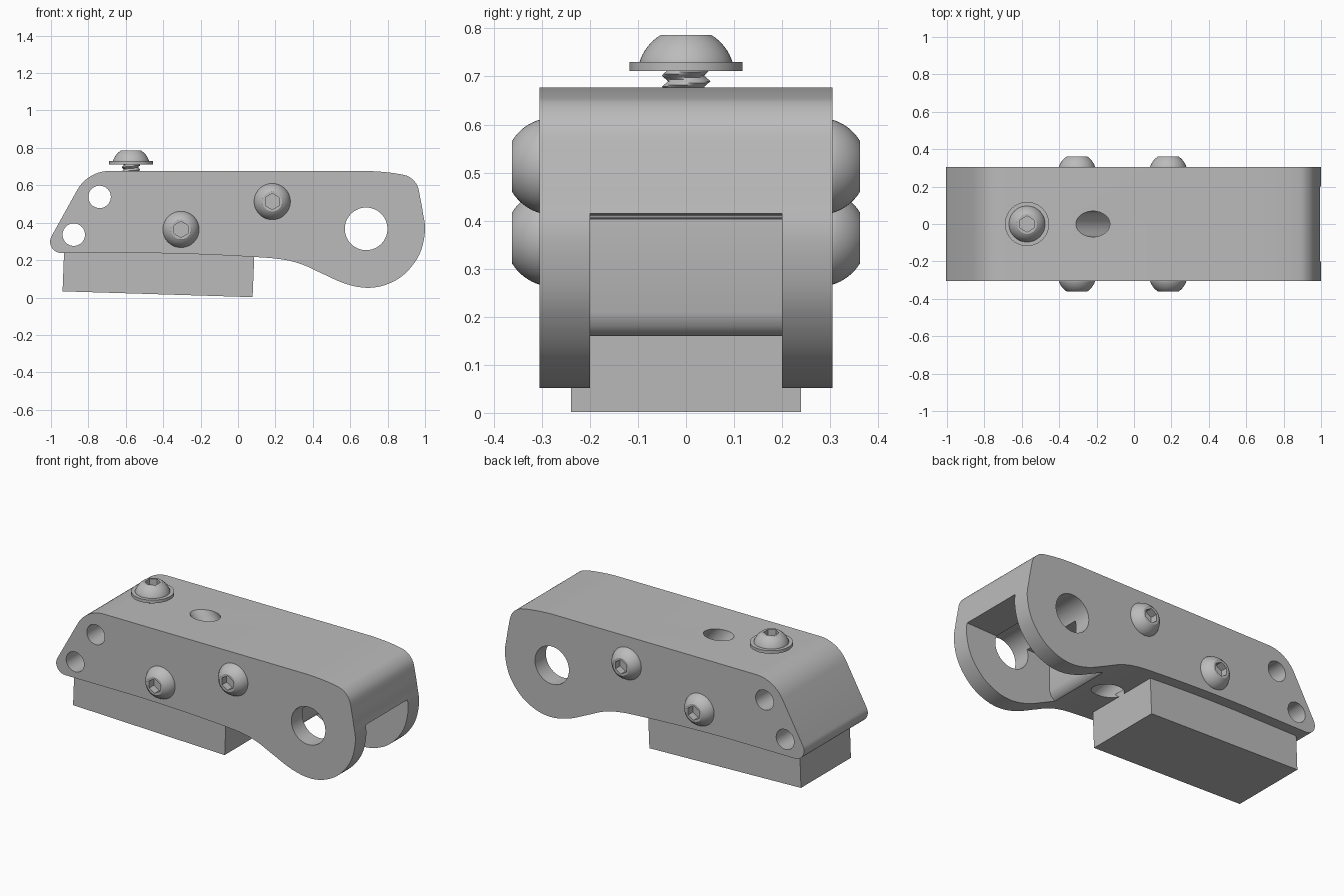
import bpy, bmesh, math
from mathutils import Vector, Matrix

cube = bpy.data.objects.get("Cube")
if cube:
    bpy.data.objects.remove(cube, do_unlink=True)

grey = bpy.data.materials.new("plain_grey")
grey.use_nodes = True
grey.diffuse_color = (0.5, 0.5, 0.5, 1)
grey.node_tree.nodes["Principled BSDF"].inputs["Base Color"].default_value = (0.5, 0.5, 0.5, 1)


def add_object(name, bm):
    bmesh.ops.recalc_face_normals(bm, faces=bm.faces)
    mesh = bpy.data.meshes.new(name)
    bm.to_mesh(mesh)
    bm.free()
    mesh.materials.append(grey)
    obj = bpy.data.objects.new(name, mesh)
    bpy.context.collection.objects.link(obj)
    return obj


def activate(obj):
    bpy.ops.object.select_all(action='DESELECT')
    obj.select_set(True)
    bpy.context.view_layer.objects.active = obj


def smooth(obj):
    activate(obj)
    bpy.ops.object.shade_smooth_by_angle(angle=math.radians(30))


def extrude(name, points, half_width):
    """Side profile (x, z) extruded across y."""
    bm = bmesh.new()
    face = bm.faces.new([bm.verts.new((x, -half_width, z)) for x, z in points])
    new = bmesh.ops.extrude_face_region(bm, geom=[face])["geom"]
    verts = [v for v in new if isinstance(v, bmesh.types.BMVert)]
    bmesh.ops.translate(bm, verts=verts, vec=(0, 2 * half_width, 0))
    return add_object(name, bm)


def rod(name, start, end, radius, sides=48):
    start, end = Vector(start), Vector(end)
    axis = end - start
    place = Matrix.Translation((start + end) / 2) @ axis.to_track_quat('Z', 'Y').to_matrix().to_4x4()
    bm = bmesh.new()
    bmesh.ops.create_cone(bm, cap_ends=True, segments=sides, radius1=radius,
                          radius2=radius, depth=axis.length, matrix=place)
    return add_object(name, bm)


def cut(obj, cutter):
    cutter.hide_render = True
    mod = obj.modifiers.new("cut", 'BOOLEAN')
    mod.operation, mod.solver, mod.object = 'DIFFERENCE', 'EXACT', cutter
    activate(obj)
    bpy.ops.object.modifier_apply(modifier=mod.name)
    bpy.data.objects.remove(cutter, do_unlink=True)


def fillet(before, corner, after, radius, steps=10):
    """Arc that rounds a corner."""
    c = Vector(corner)
    u, v = (Vector(before) - c).normalized(), (Vector(after) - c).normalized()
    half = u.angle(v) / 2
    centre = c + (u + v).normalized() * radius / math.sin(half)
    a = c + u * radius / math.tan(half) - centre
    b = c + v * radius / math.tan(half) - centre
    sweep = a.angle_signed(b)
    return [tuple(centre + Matrix.Rotation(-sweep * i / steps, 2) @ a) for i in range(steps + 1)]


def spline(points, steps=5):
    """Smooth curve through the inner points."""
    pts = [Vector(p) for p in points]
    out = []
    for a, b, c, d in zip(pts, pts[1:], pts[2:], pts[3:]):
        for i in range(steps):
            t = i / steps
            p = 0.5 * (2 * b + (c - a) * t + (2 * a - 5 * b + 4 * c - d) * t ** 2
                       + (3 * b - a - 3 * c + d) * t ** 3)
            out.append(tuple(p))
    return out + [tuple(pts[-2])]


# Body: sloped nose, flat top, rounded lobe and gently curved underside
tip, brow = (-1.047, 0.238), (-0.803, 0.677)
outline = fillet((0, 0.238), tip, brow, 0.06) + fillet(tip, brow, (0, 0.677), 0.2)
outline += spline([(0.58, 0.677), (0.68, 0.677), (0.78, 0.671), (0.863, 0.66), (0.917, 0.644),
                   (0.958, 0.60), (0.975, 0.53), (0.989, 0.45), (1.0, 0.355), (0.97, 0.23),
                   (0.89, 0.125), (0.79, 0.068), (0.685, 0.052), (0.57, 0.075), (0.446, 0.13),
                   (0.34, 0.178), (0.24, 0.203), (0.1, 0.216), (-0.2, 0.231), (-0.5, 0.238),
                   (-0.8, 0.238)])
body = extrude("body", outline, 0.305)

# Fork slot with a rounded lower edge on its inner wall
cut(body, extrude("slot_cutter", [(0.36, -0.1), (0.367, 0.155), (0.39, 0.163), (0.409, 0.18),
                                  (0.42, 0.21), (0.42, 0.402), (1.1, 0.417), (1.1, -0.1)], 0.2))

# Cross holes and the slanted through hole
for x, z, r in ((0.685, 0.367, 0.114), (-0.74, 0.538, 0.06), (-0.878, 0.336, 0.06)):
    cut(body, rod("hole_cutter", (x, -0.5, z), (x, 0.5, z), r))
cut(body, rod("slanted_hole_cutter", (-0.35, 0, 0.829), (0.31, 0, 0.059), 0.069))
smooth(body)

# Slightly tilted block underneath
block = extrude("lower_block", [(-0.938, 0.033), (0.078, 0.002), (0.088, 0.245), (-0.929, 0.265)], 0.239)


# Domed screw head with a hexagonal socket, base at its origin
def screw_head():
    flat, wide, tall, rings, sides = 0.053, 0.097, 0.057, 8, 48
    profile = [(0, -0.005), (wide, -0.005)]
    centre = (flat ** 2 + tall ** 2 - wide ** 2) / (2 * tall)
    radius = math.hypot(wide, centre)
    a0, a1 = math.atan2(-centre, wide), math.atan2(tall - centre, flat)
    for i in range(rings + 1):
        a = a0 + (a1 - a0) * i / rings
        profile.append((radius * math.cos(a), centre + radius * math.sin(a)))
    profile.append((0, tall))
    bm = bmesh.new()
    verts = [bm.verts.new((r, 0, z)) for r, z in profile]
    edges = [bm.edges.new(pair) for pair in zip(verts, verts[1:])]
    bmesh.ops.spin(bm, geom=verts + edges, cent=(0, 0, 0), axis=(0, 0, 1),
                   angle=math.tau, steps=sides)
    bmesh.ops.remove_doubles(bm, verts=bm.verts, dist=0.0001)
    head = add_object("top_screw_head", bm)
    cut(head, rod("socket_cutter", (0, 0, 0.012), (0, 0, 0.1), 0.043, 6))
    smooth(head)
    return head


top_head = screw_head()
top_head.location = (-0.572, 0, 0.729)
for label, x, z in (("front", -0.305, 0.364), ("rear", 0.183, 0.513)):
    for side, sign in (("right", -1), ("left", 1)):
        head = bpy.data.objects.new(f"{label}_{side}_screw_head", top_head.data)
        head.location = (x, sign * 0.305, z)
        head.rotation_euler = (-sign * math.pi / 2, 0, 0)
        bpy.context.collection.objects.link(head)

# Washer and threaded shank of the top screw
smooth(rod("washer", (-0.572, 0, 0.711), (-0.572, 0, 0.73), 0.118))
bm = bmesh.new()
sides, rows, pitch = 32, 24, 0.024
grid = []
for j in range(rows + 1):
    z = 0.63 + 0.09 * j / rows
    ring = []
    for i in range(sides):
        phase = (z / pitch - i / sides) % 1
        r = 0.037 + 0.014 * (1 - abs(2 * phase - 1))
        a = math.tau * i / sides
        ring.append(bm.verts.new((-0.572 + r * math.cos(a), r * math.sin(a), z)))
    grid.append(ring)
for low, high in zip(grid, grid[1:]):
    for i in range(sides):
        k = (i + 1) % sides
        bm.faces.new((low[i], low[k], high[k], high[i]))
bm.faces.new(grid[0])
bm.faces.new(grid[-1])
smooth(add_object("threaded_shank", bm))
